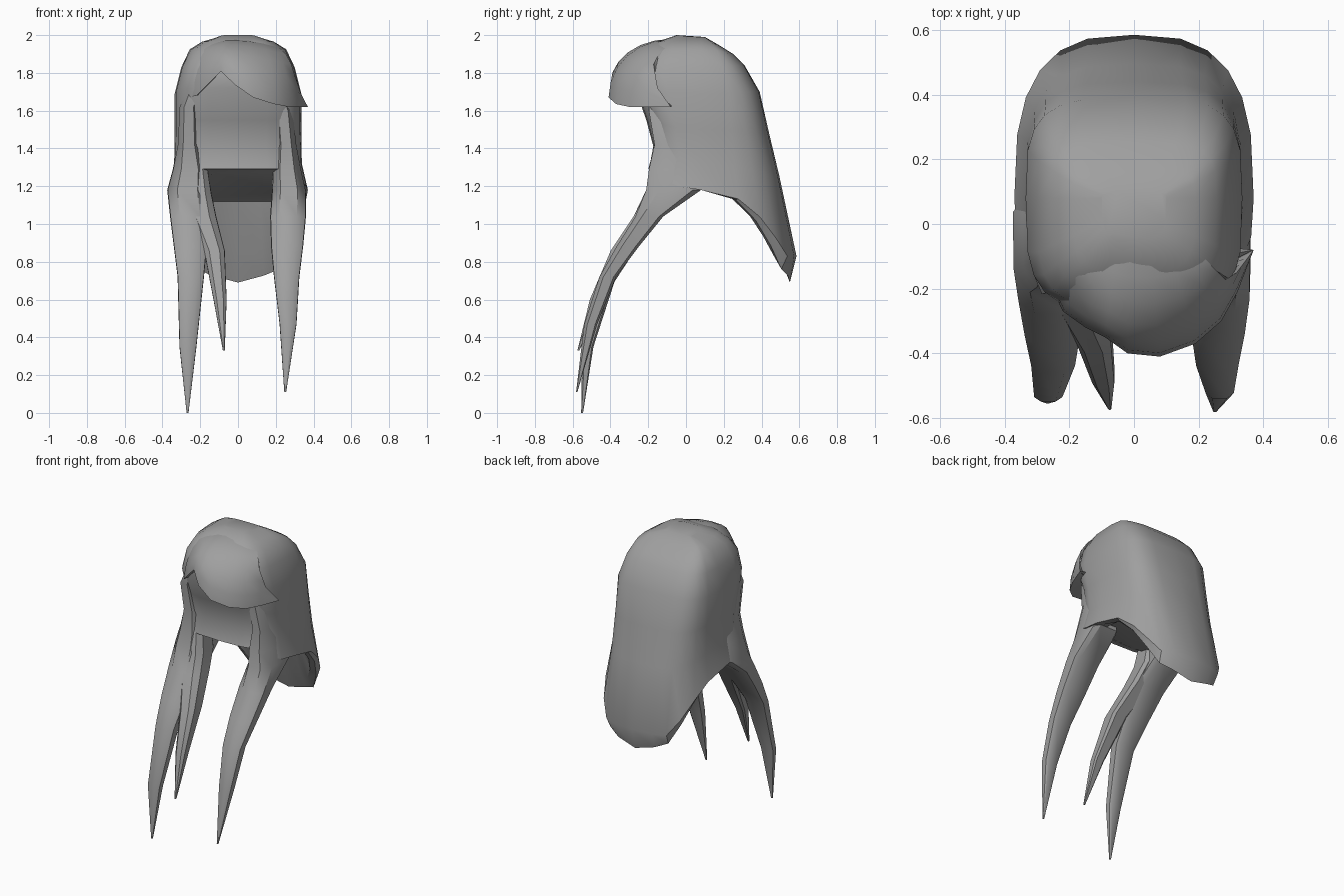
import bpy, bmesh, math

cube = bpy.data.objects.get("Cube")
if cube:
    bpy.data.objects.remove(cube, do_unlink=True)

# One plain grey for the whole hairpiece
grey = bpy.data.materials.new("hair grey")
grey.use_nodes = True
colour = (0.35, 0.35, 0.35, 1)
grey.diffuse_color = colour
grey.node_tree.nodes["Principled BSDF"].inputs["Base Color"].default_value = colour


def loft(name, rings, closed=True, caps=True, angle=35):
    """Skin a list of equally long point rows into one object."""
    bm = bmesh.new()
    rows = [[bm.verts.new(p) for p in ring] for ring in rings]
    n = len(rows[0])
    for a, b in zip(rows, rows[1:]):
        for i in range(n if closed else n - 1):
            j = (i + 1) % n
            bm.faces.new((a[i], a[j], b[j], b[i]))
    if caps:
        bm.faces.new(rows[0])
        bm.faces.new(rows[-1])
    bmesh.ops.remove_doubles(bm, verts=bm.verts, dist=0.0005)
    bmesh.ops.recalc_face_normals(bm, faces=bm.faces)
    mesh = bpy.data.meshes.new(name)
    bm.to_mesh(mesh)
    bm.free()
    mesh.materials.append(grey)
    obj = bpy.data.objects.new(name, mesh)
    bpy.context.collection.objects.link(obj)
    bpy.ops.object.select_all(action="DESELECT")
    obj.select_set(True)
    bpy.context.view_layer.objects.active = obj
    bpy.ops.object.shade_smooth_by_angle(angle=math.radians(angle))


def power(v, e):
    return math.copysign(abs(v) ** e, v)


def cap_ring(yf, yb, w, zf, zs, zb, lip=0.0, n=24, mid=0.08):
    """Rounded-box ring with its own front, side and back heights, boxier
    near the crown; lip lowers the middle of the back into a tongue."""
    ring = []
    for i in range(n):
        t = math.tau * i / n
        back = math.sin(t) > 0
        y_end, z_end = (yb, zb) if back else (yf, zf)
        e = 0.5 + 0.17 * (2 - z_end)
        q, c = abs(math.sin(t)) ** e, power(math.cos(t), e)
        z = zs + (z_end - zs) * min(1, 1.3 * q ** 2.4)
        if back:
            z -= lip * (1 - abs(c) ** 1.4)
        ring.append((w * c, mid + (y_end - mid) * q, z))
    return ring


# Cap and long back: front y, back y, half width, front z, side z, back z, lip
cap_rows = [
    (-0.05, 0.10, 0.10, 2.0, 1.99, 1.99),
    (-0.15, 0.17, 0.19, 1.965, 1.965, 1.95),
    (-0.21, 0.25, 0.255, 1.91, 1.925, 1.90),
    (-0.26, 0.31, 0.30, 1.84, 1.83, 1.84),
    (-0.27, 0.39, 0.335, 1.72, 1.69, 1.70),
    (-0.21, 0.44, 0.335, 1.55, 1.5, 1.48),
    (-0.17, 0.495, 0.338, 1.4, 1.32, 1.25),
    (-0.20, 0.585, 0.37, 1.29, 1.18, 0.83),
    (-0.19, 0.55, 0.355, 1.29, 1.18, 0.83, 0.14),
    (-0.17, 0.50, 0.33, 1.285, 1.18, 0.84),
    (-0.14, 0.41, 0.29, 1.27, 1.18, 1.12),
]
loft("hair_cap_and_back", [cap_ring(*r) for r in cap_rows])


def lock(name, sections, n=8):
    """Tapering strand, rounded in front and flat behind:
    z, front y, back y, lower x, higher x."""
    rings = []
    for z, yf, yb, x0, x1 in sections:
        ring = []
        for i in range(n):
            t = math.tau * (i + 0.5) / n
            e = 0.4 if math.sin(t) > 0 else 0.75
            ring.append(((x0 + x1) / 2 + (x1 - x0) / 2 * power(math.cos(t), e) * 1.03,
                         (yf + yb) / 2 + (yb - yf) / 2 * power(math.sin(t), e) * 1.03, z))
        rings.append(ring)
    loft(name, rings)


# Front locks, their roots buried in the cap corners
lock("left_front_lock", [
    (1.70, -0.19, 0.0, 0.17, 0.25),
    (1.6, -0.20, 0.02, 0.19, 0.29),
    (1.42, -0.17, 0.05, 0.20, 0.31),
    (1.29, -0.20, 0.08, 0.185, 0.335),
    (1.18, -0.215, 0.08, 0.18, 0.36),
    (1.04, -0.27, -0.12, 0.17, 0.36),
    (0.88, -0.37, -0.25, 0.175, 0.345),
    (0.72, -0.46, -0.37, 0.19, 0.325),
    (0.47, -0.54, -0.47, 0.22, 0.31),
    (0.11, -0.582, -0.575, 0.245, 0.255),
])
lock("right_front_lock", [
    (1.72, -0.21, 0.0, -0.27, -0.18),
    (1.62, -0.22, 0.02, -0.31, -0.21),
    (1.42, -0.175, 0.05, -0.32, -0.20),
    (1.29, -0.20, 0.08, -0.345, -0.165),
    (1.18, -0.215, 0.08, -0.375, -0.16),
    (1.04, -0.28, -0.12, -0.36, -0.15),
    (0.88, -0.38, -0.25, -0.34, -0.165),
    (0.72, -0.46, -0.37, -0.32, -0.18),
    (0.35, -0.55, -0.49, -0.31, -0.22),
    (0.0, -0.555, -0.545, -0.272, -0.262),
])
lock("right_inner_lock", [
    (1.38, -0.14, -0.04, -0.26, -0.18),
    (1.29, -0.19, -0.04, -0.27, -0.16),
    (1.16, -0.215, -0.04, -0.27, -0.14),
    (1.04, -0.28, -0.12, -0.26, -0.115),
    (0.86, -0.40, -0.27, -0.18, -0.07),
    (0.60, -0.51, -0.44, -0.13, -0.06),
    (0.33, -0.575, -0.565, -0.08, -0.07),
])

# Swept fringe: each lower-edge point is joined to the crown by a rounded arc
edge = [
    (-0.30, -0.10, 1.66), (-0.22, -0.27, 1.68), (-0.15, -0.32, 1.75),
    (-0.09, -0.35, 1.81), (-0.02, -0.40, 1.74), (0.08, -0.41, 1.67),
    (0.19, -0.37, 1.635), (0.27, -0.30, 1.62), (0.32, -0.21, 1.62),
    (0.37, -0.08, 1.62),
]
steps = 6
columns = []
for k, (x, y, z) in enumerate(edge):
    tip = k == len(edge) - 1
    xs, ys = (0.265, -0.22) if tip else (0.6 * x, -0.08)
    zs = 1.82 if tip else 1.98 - 1.1 * xs * xs
    column = []
    for s in range(steps + 1):
        t = math.pi / 2 * s / steps
        f, g = (s / steps, 1 - s / steps) if tip else (math.sin(t), math.cos(t))
        column.append((xs + (x - xs) * f, ys + (y - ys) * f, z + (zs - z) * g))
    # tuck the lower edge back under to the forehead
    column.append((0.27, -0.1, 1.66) if tip else (x * 0.85, y + 0.14, z + 0.01))
    columns.append(column)
# close the pointed end against the side of the cap
columns.append([(0.25, -0.14, p[2]) for p in columns[-1]])
loft("swept_fringe", columns, closed=False, caps=False, angle=50)
